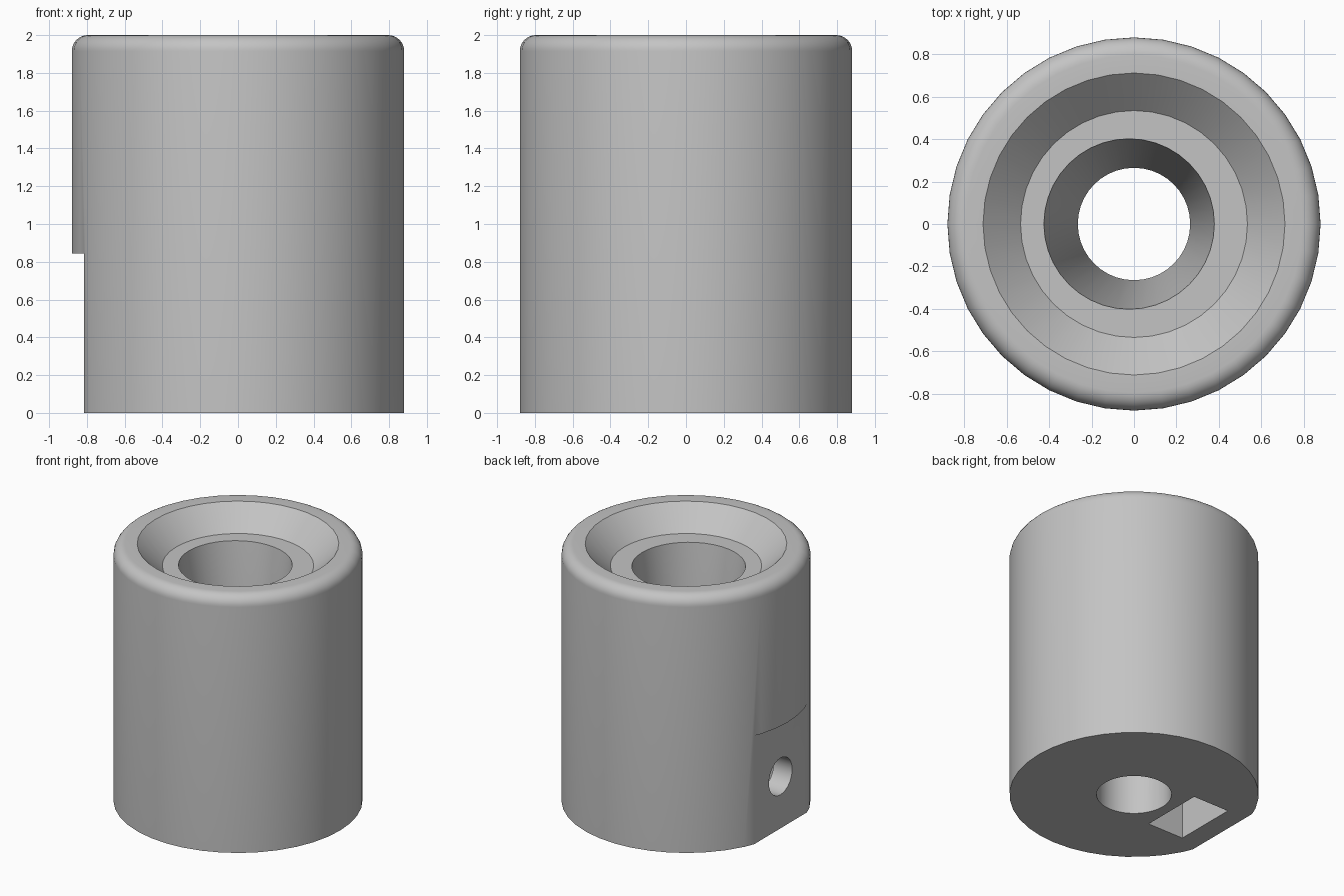
import bpy, bmesh, math
from mathutils import Matrix

cube = bpy.data.objects.get("Cube")
if cube:
    bpy.data.objects.remove(cube, do_unlink=True)

SIDES = 40

grey = bpy.data.materials.new("plain grey")
grey.use_nodes = True
colour = (0.55, 0.55, 0.55, 1)
grey.diffuse_color = colour
grey.node_tree.nodes["Principled BSDF"].inputs["Base Color"].default_value = colour


def add_object(name, bm):
    bmesh.ops.recalc_face_normals(bm, faces=bm.faces)
    mesh = bpy.data.meshes.new(name)
    bm.to_mesh(mesh)
    bm.free()
    mesh.materials.append(grey)
    obj = bpy.data.objects.new(name, mesh)
    bpy.context.collection.objects.link(obj)
    return obj


def box(name, low, high):
    bm = bmesh.new()
    bmesh.ops.create_cube(bm, size=1)
    for v in bm.verts:
        v.co = [lo + (c + 0.5) * (hi - lo) for c, lo, hi in zip(v.co, low, high)]
    return add_object(name, bm)


def revolve(name, profile):
    """Closed ring swept from (radius, height, x offset) points."""
    bm = bmesh.new()
    rings = []
    for r, z, dx in profile:
        angles = [math.tau * i / SIDES for i in range(SIDES)]
        rings.append([bm.verts.new((r * math.cos(a) + dx, r * math.sin(a), z)) for a in angles])
    for k, ring in enumerate(rings):
        above = rings[(k + 1) % len(rings)]
        for i in range(SIDES):
            j = (i + 1) % SIDES
            bm.faces.new((ring[i], ring[j], above[j], above[i]))
    return add_object(name, bm)


# Body: outer wall, rounded rim, sloping dish, ledge and tapering bore
radius, fillet = 0.88, 0.085
profile = [(0.265, 0, 0), (radius, 0, 0)]
for step in range(9):
    a = math.pi / 2 * step / 8
    profile.append((radius - fillet + fillet * math.cos(a), 2 - fillet + fillet * math.sin(a), 0))
profile += [(0.712, 2, 0), (0.535, 1.83, 0), (0.402, 1.83, -0.023), (0.265, 0.8, 0)]
body = revolve("knob_body", profile)

# Cutters: flat on the side, nut slot from below, screw hole into the bore
flat = box("flat_cutter", (-1.2, -1, -0.2), (-0.815, 1, 0.845))
slot = box("nut_slot_cutter", (-0.655, -0.25, -0.2), (-0.345, 0.25, 0.66))
bm = bmesh.new()
bmesh.ops.create_cone(bm, cap_ends=True, segments=28, radius1=0.143, radius2=0.143, depth=1.1,
                      matrix=Matrix.Translation((-0.6, 0, 0.405)) @ Matrix.Rotation(math.pi / 2, 4, "Y"))
hole = add_object("screw_hole_cutter", bm)

bpy.context.view_layer.objects.active = body
for cutter in (flat, slot, hole):
    cutter.hide_render = True
    mod = body.modifiers.new(cutter.name, "BOOLEAN")
    mod.operation = "DIFFERENCE"
    mod.solver = "EXACT"
    mod.object = cutter
    bpy.ops.object.modifier_apply(modifier=mod.name)
    bpy.data.objects.remove(cutter, do_unlink=True)

# Smooth walls with sharp rims
bpy.ops.object.select_all(action="DESELECT")
body.select_set(True)
bpy.context.view_layer.objects.active = body
bpy.ops.object.shade_smooth_by_angle(angle=math.radians(30))
